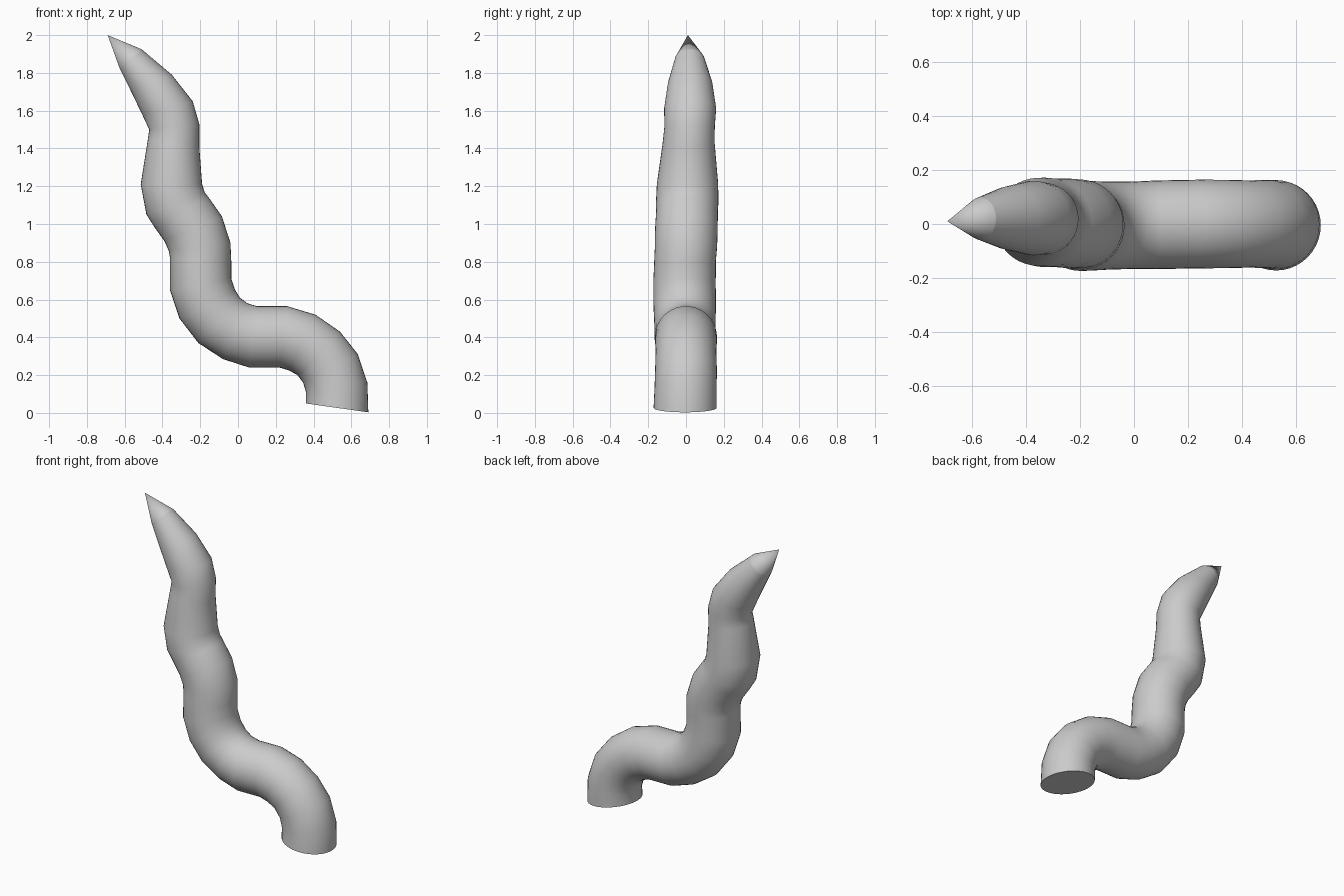
import bpy, bmesh, math
from mathutils import Vector

if "Cube" in bpy.data.objects:
    bpy.data.objects.remove(bpy.data.objects["Cube"])

SIDES = 40

# Each ring: inner-edge x, z, outer-edge x, z (front view), and y of its centre
RINGS = [
    (0.36, 0.05, 0.69, 0.003, -0.005),
    (0.36, 0.11, 0.685, 0.16, -0.002),
    (0.345, 0.16, 0.635, 0.31, 0.0),
    (0.315, 0.20, 0.54, 0.43, 0.0),
    (0.27, 0.225, 0.41, 0.52, 0.0),
    (0.22, 0.24, 0.26, 0.565, 0.0),
    (0.06, 0.24, 0.10, 0.565, -0.003),
    (-0.08, 0.285, 0.05, 0.58, -0.005),
    (-0.21, 0.37, 0.01, 0.61, -0.006),
    (-0.31, 0.50, -0.015, 0.65, -0.007),
    (-0.36, 0.65, -0.035, 0.71, -0.008),
    (-0.36, 0.82, -0.035, 0.79, -0.005),
    (-0.367, 0.86, -0.04, 0.90, 0.0),
    (-0.39, 0.91, -0.085, 1.04, 0.002),
    (-0.44, 0.98, -0.155, 1.14, 0.005),
    (-0.485, 1.05, -0.175, 1.165, 0.006),
    (-0.515, 1.21, -0.19, 1.21, 0.008),
    (-0.477, 1.45, -0.205, 1.41, 0.014),
    (-0.47, 1.50, -0.205, 1.53, 0.019),
    (-0.505, 1.575, -0.24, 1.65, 0.022),
    (-0.57, 1.71, -0.35, 1.79, 0.022),
    (-0.625, 1.82, -0.51, 1.925, 0.02),
]
TIP = Vector((-0.69, 0.01, 2.0))


def add_ring(bm, ring):
    x0, z0, x1, z1, y = ring
    centre = Vector(((x0 + x1) / 2, y, (z0 + z1) / 2))
    u = Vector(((x1 - x0) / 2, 0, (z1 - z0) / 2))
    v = Vector((0, u.length, 0))
    angles = [2 * math.pi * i / SIDES for i in range(SIDES)]
    return [bm.verts.new(centre + u * math.cos(a) + v * math.sin(a)) for a in angles]


def finish(bm, name):
    bmesh.ops.recalc_face_normals(bm, faces=bm.faces)
    mesh = bpy.data.meshes.new(name)
    bm.to_mesh(mesh)
    bm.free()
    obj = bpy.data.objects.new(name, mesh)
    bpy.context.collection.objects.link(obj)
    bpy.ops.object.select_all(action='DESELECT')
    obj.select_set(True)
    bpy.context.view_layer.objects.active = obj
    bpy.ops.object.shade_smooth_by_angle(angle=math.radians(50))


# Winding tapered body with a flat cap at the base
bm = bmesh.new()
loops = [add_ring(bm, r) for r in RINGS]
for a, b in zip(loops, loops[1:]):
    for i in range(SIDES):
        j = (i + 1) % SIDES
        bm.faces.new((a[i], a[j], b[j], b[i]))
bm.faces.new(loops[0])
finish(bm, "curved_body")

# Pointed cone tip continuing the last ring
bm = bmesh.new()
rim = add_ring(bm, RINGS[-1])
apex = bm.verts.new(TIP)
for i in range(SIDES):
    bm.faces.new((rim[i], rim[(i + 1) % SIDES], apex))
bm.faces.new(rim)
finish(bm, "pointed_tip")
